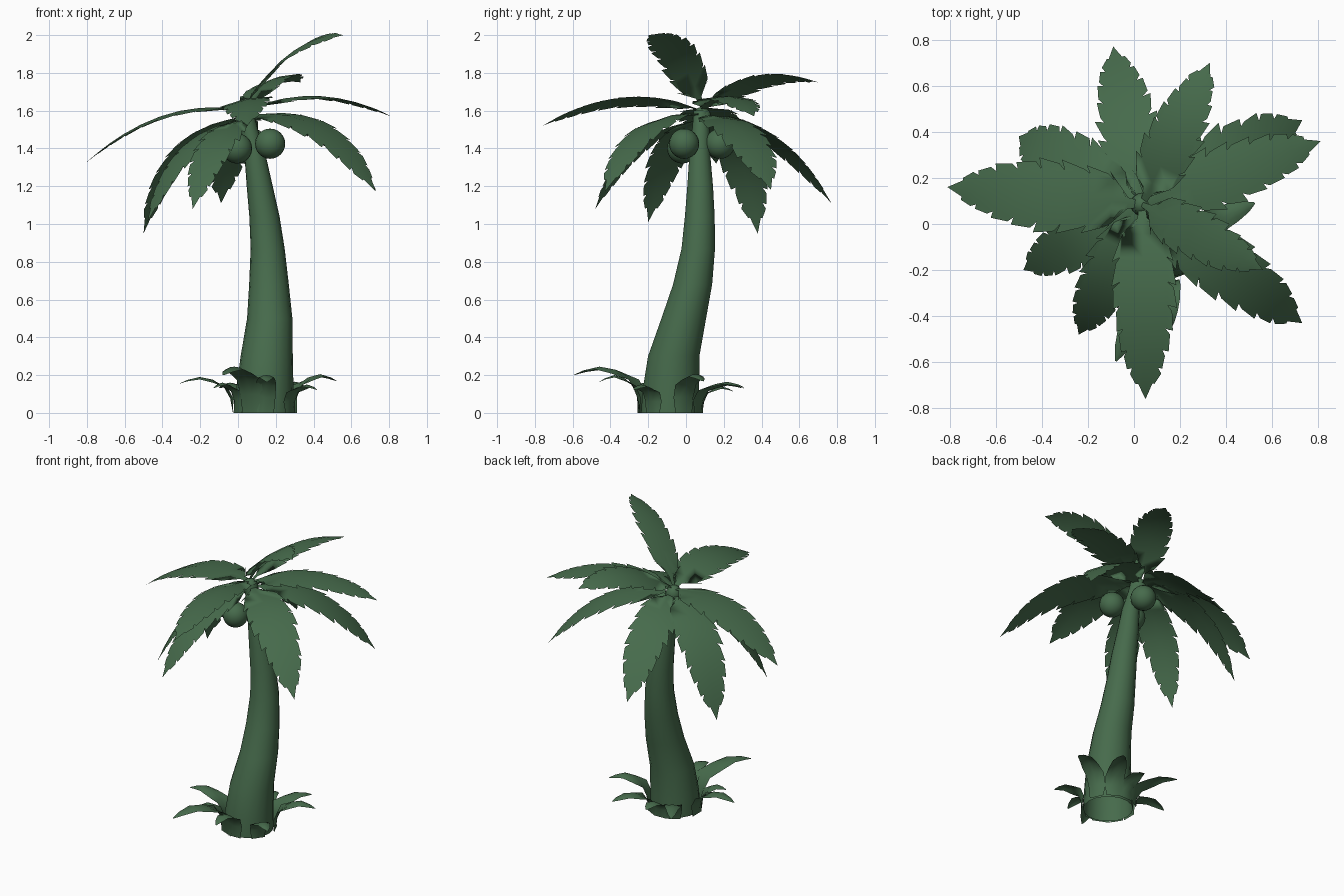
import bpy, bmesh, math, random
from mathutils import Vector

if "Cube" in bpy.data.objects:
    bpy.data.objects.remove(bpy.data.objects["Cube"])

random.seed(4)
green = bpy.data.materials.new("leaf_green")
green.diffuse_color = (0.062, 0.147, 0.072, 1)
green.use_nodes = True
green.node_tree.nodes["Principled BSDF"].inputs["Base Color"].default_value = green.diffuse_color


def finish(name, bm, smooth=False):
    me = bpy.data.meshes.new(name)
    bm.normal_update()
    bm.to_mesh(me)
    bm.free()
    me.materials.append(green)
    ob = bpy.data.objects.new(name, me)
    bpy.context.collection.objects.link(ob)
    for p in me.polygons:
        p.use_smooth = smooth
    return ob


def lerp_table(table, t):
    for (t0, v0), (t1, v1) in zip(table, table[1:]):
        if t <= t1:
            return v0 + (v1 - v0) * (t - t0) / (t1 - t0)
    return table[-1][1]


# Trunk: rings along a leaning, tapering path (x, y, z, radius), open at the foot
path = [(.14, -.085, 0, .155), (.142, -.08, .12, .152), (.152, -.065, .3, .138),
        (.168, -.012, .5, .12), (.164, .035, .68, .105), (.157, .065, .87, .09),
        (.14, .073, 1.04, .08), (.115, .075, 1.2, .069), (.088, .073, 1.38, .055),
        (.06, .078, 1.5, .046), (.04, .08, 1.6, .04)]
bm = bmesh.new()
N = 18
rings = []
for x, y, z, r in path:
    rings.append([bm.verts.new((x + r * math.cos(2 * math.pi * i / N),
                                y + r * math.sin(2 * math.pi * i / N), z)) for i in range(N)])
for a, b in zip(rings, rings[1:]):
    for i in range(N):
        j = (i + 1) % N
        bm.faces.new((a[i], a[j], b[j], b[i]))
finish("trunk", bm, True)


# Coconuts and crown bud
def ball(name, loc, r, zs=1.0):
    bm = bmesh.new()
    bmesh.ops.create_uvsphere(bm, u_segments=20, v_segments=12, radius=r)
    for v in bm.verts:
        v.co.z *= zs
        v.co += Vector(loc)
    finish(name, bm, True)


for i, loc in enumerate([(.17, -.01, 1.425), (-.005, -.02, 1.4), (.075, .18, 1.425)]):
    ball(f"coconut_{i + 1}", loc, .08)
ball("crown_bud", (.035, .085, 1.56), .05, 1.2)

# Fronds: pointed blades along a curve from the crown, with a fringe of uneven teeth
OUTLINE = [(0, .12), (.07, .2), (.14, .8), (.3, .98), (.48, 1), (.62, .9),
           (.76, .72), (.88, .44), (1, 0)]
STATIONS = [0, .07, .15, .27, .4, .52, .64, .75, .84, .92, 1]


def frond(name, tip, f, z0, z1, w, roll):
    p0, p2 = Vector((.035, .085, z0)), Vector(tip)
    flat = Vector((p2.x - p0.x, p2.y - p0.y, 0))
    p1 = p0 + flat * f
    p1.z = z1
    side = Vector((-flat.y, flat.x, 0)).normalized()
    side.z = roll
    side.normalize()

    def pt(t, off=0.0):
        c = p0 * (1 - t) ** 2 + p1 * 2 * t * (1 - t) + p2 * t * t
        return c + side * off - Vector((0, 0, .12 * abs(off)))

    bm = bmesh.new()
    spine = [bm.verts.new(pt(t)) for t in STATIONS]
    for s in (1, -1):
        rail = [bm.verts.new(pt(t, s * .8 * w * lerp_table(OUTLINE, t)))
                for t in STATIONS[:-1]] + [spine[-1]]
        for k, (ta, tb) in enumerate(zip(STATIONS, STATIONS[1:])):
            loop = [spine[k], spine[k + 1], rail[k + 1], rail[k]]
            if tb == 1:
                loop.pop(2)
            faces = [loop]
            if .1 < tb < 1:     # tooth flares outward, then notches back in
                ha, hb = (s * w * lerp_table(OUTLINE, t) for t in (ta, tb))
                a = bm.verts.new(pt(ta + .03, ha * random.uniform(.88, 1.02)))
                b = bm.verts.new(pt(tb + .03 * (1 - tb), hb * random.uniform(1.02, 1.14)))
                faces.append([rail[k], rail[k + 1], b, a])
            for vs in faces:
                bm.faces.new(vs[::-1] if s < 0 else vs)
    finish(name, bm, True)


for name, *spec in [
    ("frond_west", (-.81, .16, 1.32), .52, 1.6, 1.69, .15, -.03),
    ("frond_south", (.05, -.76, 1.52), .5, 1.6, 1.76, .135, .2),
    ("frond_east", (.81, .36, 1.57), .5, 1.6, 1.77, .13, 0),
    ("frond_southeast", (.73, -.43, 1.17), .6, 1.57, 1.66, .14, .15),
    ("frond_south_southwest", (-.24, -.48, 1.08), .65, 1.55, 1.52, .11, 0),
    ("frond_west_southwest", (-.48, -.2, 1.01), .65, 1.55, 1.52, .115, 0),
    ("frond_northwest", (-.5, .38, .95), .75, 1.57, 1.52, .14, 0),
    ("frond_north", (-.09, .77, 1.11), .55, 1.57, 1.57, .13, -.25),
    ("frond_north_northeast", (.33, .7, 1.75), .5, 1.6, 1.86, .12, -.25),
    ("frond_upright", (.56, -.2, 2.0), .45, 1.62, 2.01, .115, .4),
    ("frond_northeast", (.73, .45, 1.18), .6, 1.57, 1.62, .145, 0),
]:
    frond(name, *spec)


# Base leaves: cupped blades rising along the trunk foot and arching outward
def base_leaf(name, deg, reach, h, w):
    a = math.radians(deg)
    out, side = Vector((math.cos(a), math.sin(a), 0)), Vector((-math.sin(a), math.cos(a), 0))
    c, d = Vector((.14, -.08, 0)), reach - .167
    prof = [(0, 0, .8), (.05, .4, .95), (.17, .72, 1), (.38, .93, .92),
            (.62, 1, .72), (.85, .92, .42), (1, .82, .06)]
    bm = bmesh.new()
    rows = []
    for f, z, k in prof:
        row = []
        for s in (-1, -.5, 0, .5, 1):
            drop = .3 * w * k * s * s * (1 if z else 0)
            lift = 1 if f > .25 else 0
            p = c + out * (.167 + d * f - drop * (1 - lift)) + side * (s * w * k)
            p.z = max(0, h * z - drop * lift)
            row.append(bm.verts.new(p))
        rows.append(row)
    for r0, r1 in zip(rows, rows[1:]):
        for i in range(4):
            bm.faces.new((r0[i], r1[i], r1[i + 1], r0[i + 1]))
    bmesh.ops.reverse_faces(bm, faces=bm.faces)
    finish(name, bm, True)


for i, (deg, reach, h, w) in enumerate([
        (272, .38, .2, .055), (247, .56, .245, .07), (180, .45, .19, .06), (212, .32, .16, .05),
        (122, .45, .16, .055), (92, .33, .14, .055), (62, .44, .165, .06),
        (24, .42, .205, .06), (325, .34, .15, .055)]):
    base_leaf(f"base_leaf_{i + 1}", deg, reach, h, w)
